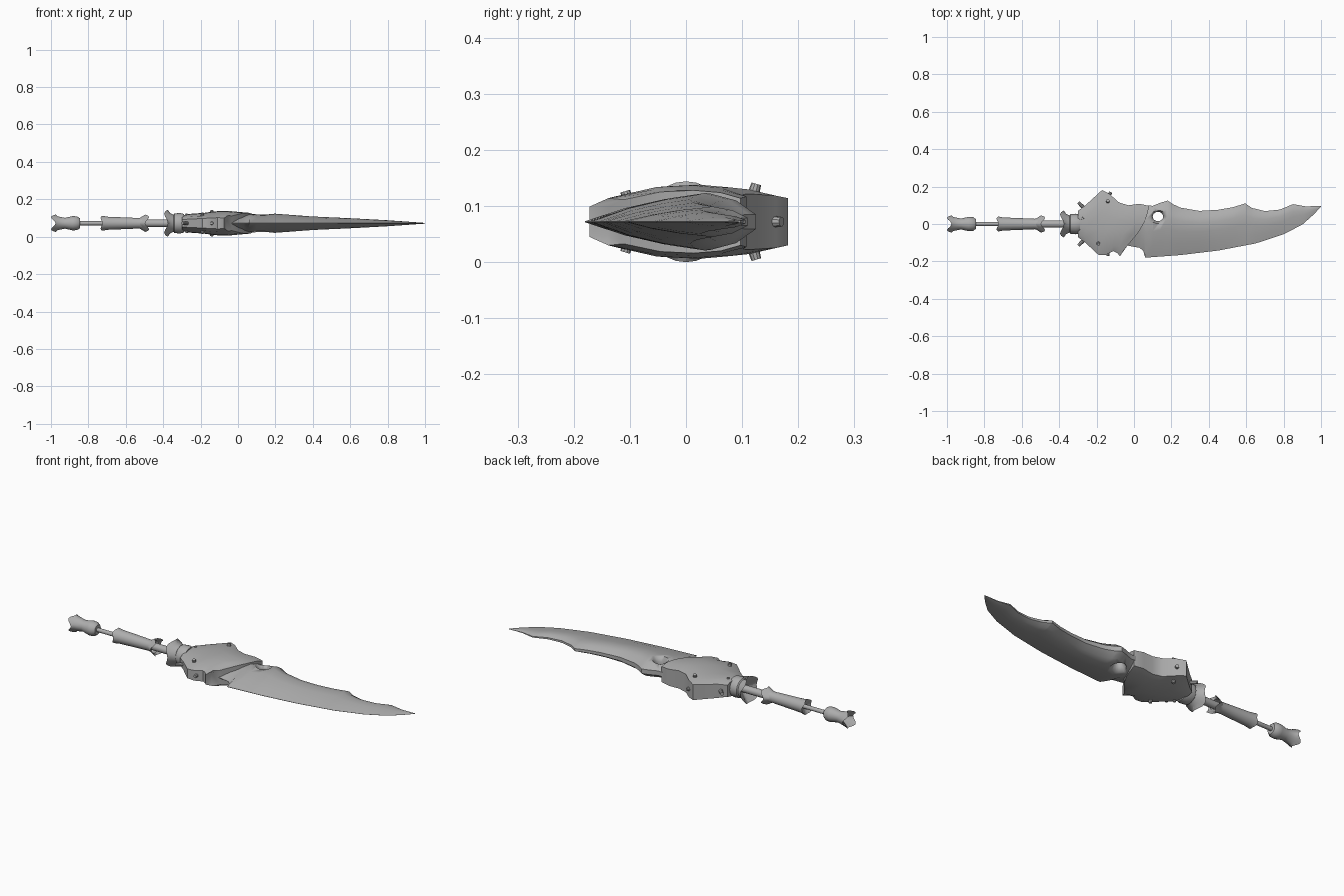
import bpy, bmesh, math
from mathutils import Vector

if "Cube" in bpy.data.objects:
    bpy.data.objects.remove(bpy.data.objects["Cube"])

ZC = 0.072  # height of the long axis
steel = bpy.data.materials.new("grey steel")
steel.diffuse_color = (0.42, 0.42, 0.42, 1)
steel.use_nodes = True
steel.node_tree.nodes["Principled BSDF"].inputs["Base Color"].default_value = steel.diffuse_color


def finish(name, bm, angle=35):
    bmesh.ops.recalc_face_normals(bm, faces=bm.faces)
    mesh = bpy.data.meshes.new(name)
    bm.to_mesh(mesh)
    bm.free()
    ob = bpy.data.objects.new(name, mesh)
    bpy.context.collection.objects.link(ob)
    mesh.materials.append(steel)
    bpy.ops.object.select_all(action='DESELECT')
    ob.select_set(True)
    bpy.context.view_layer.objects.active = ob
    bpy.ops.object.shade_smooth_by_angle(angle=math.radians(angle))
    return ob


def skin(bm, rings):
    for a, b in zip(rings, rings[1:]):
        for i in range(len(a)):
            j = (i + 1) % len(a)
            bm.faces.new((a[i], a[j], b[j], b[i]))


def loft(name, stations, section):
    """Stations are (edge x, edge y, spine x, spine y, half thickness, bulge)."""
    bm = bmesh.new()
    rings = []
    for xb, yb, xt, yt, h, bulge in stations:
        pts = [(xb + (xt - xb) * t + bulge * 4 * t * (1 - t), yb + (yt - yb) * t, h * k)
               for t, k in section]
        loop = [(x, y, ZC + z) for x, y, z in pts] + [(x, y, ZC - z) for x, y, z in reversed(pts)]
        rings.append([bm.verts.new(p) for p in loop])
    skin(bm, rings)
    n = len(section)
    for r in (rings[0], rings[-1]):  # end caps as strips
        for i in range(n - 1):
            bm.faces.new((r[i], r[i + 1], r[2 * n - 2 - i], r[2 * n - 1 - i]))
    return finish(name, bm)


def lathe(name, profile, sides=24):
    """Profile is (x, radius, notch); a notch draws four points out at the diagonals."""
    bm = bmesh.new()
    rings = []
    for x, r, notch in profile:
        ring = []
        for i in range(sides):
            a = 2 * math.pi * i / sides
            w = math.cos(4 * a)
            ring.append(bm.verts.new((x + notch * (1 + w) / 2, r * math.cos(a), ZC + r * math.sin(a))))
        rings.append(ring)
    skin(bm, rings)
    for r in (rings[0], rings[-1]):
        bm.faces.new(r)
    return finish(name, bm)


def rivet(name, pos, direction, r=0.011, depth=0.024):
    bm = bmesh.new()
    bmesh.ops.create_cone(bm, cap_ends=True, segments=10, radius1=r, radius2=r * 0.8, depth=depth)
    rot = Vector((0, 0, 1)).rotation_difference(Vector(direction)).to_matrix()
    bmesh.ops.rotate(bm, verts=bm.verts, matrix=rot)
    bmesh.ops.translate(bm, verts=bm.verts, vec=pos)
    return finish(name, bm)


def sample(table, x):
    for (x0, y0), (x1, y1) in zip(table, table[1:]):
        if x <= x1:
            return y0 + (y1 - y0) * (x - x0) / (x1 - x0)
    return table[-1][1]


# Blade: scalloped spine, curved cutting edge, tapering thickness
spine = [(-0.06, 0.08), (0.06, 0.1), (0.1, 0.097), (0.14, 0.113), (0.18, 0.125), (0.21, 0.105),
         (0.25, 0.087), (0.35, 0.07), (0.45, 0.076), (0.53, 0.09), (0.595, 0.11), (0.63, 0.086),
         (0.7, 0.069), (0.78, 0.077), (0.85, 0.106), (0.92, 0.094), (1.0, 0.097)]
edge = [(-0.06, -0.11), (0.0, -0.122), (0.03, -0.127), (0.05, -0.145), (0.06, -0.18), (0.25, -0.166),
        (0.45, -0.142), (0.65, -0.104), (0.8, -0.055), (0.9, -0.003), (0.96, 0.05), (1.0, 0.093)]
thick = [(-0.06, 0.045), (0.2, 0.051), (0.4, 0.036), (0.6, 0.027), (0.8, 0.016), (1.0, 0.002)]
xs = sorted({x for x, _ in spine + edge + thick})
blade = loft("blade", [(x, sample(edge, x), x, sample(spine, x), sample(thick, x), 0) for x in xs],
             [(0, 0.02), (0.25, 0.5), (0.5, 0.82), (0.72, 1), (0.88, 0.75), (1, 0.25)])

# Guard shell: wide plated body that overlaps the root of the blade
guard = loft("guard", [
    (-0.30, -0.07, -0.30, 0.07, 0.042, 0), (-0.26, -0.10, -0.26, 0.10, 0.050, 0),
    (-0.19, -0.165, -0.17, 0.182, 0.056, 0), (-0.15, -0.165, -0.13, 0.16, 0.062, 0),
    (-0.11, -0.145, -0.08, 0.115, 0.066, 0), (-0.09, -0.155, -0.03, 0.10, 0.065, 0.01),
    (-0.075, -0.172, 0.03, 0.108, 0.060, 0.02), (-0.062, -0.14, 0.08, 0.097, 0.056, 0.03)],
    [(0, 0.45), (0.12, 0.7), (0.4, 0.95), (0.65, 1), (0.85, 0.93), (1, 0.75)])

# Hole through the root of the blade, flared on both faces
bm = bmesh.new()
rings = []
for z, r in ((-0.08, 0.06), (-0.02, 0.028), (0.02, 0.028), (0.08, 0.06)):
    rings.append([bm.verts.new((0.128 + r * math.cos(a * math.pi / 10),
                                0.04 + r * 0.9 * math.sin(a * math.pi / 10), ZC + z)) for a in range(20)])
skin(bm, rings)
bm.faces.new(rings[0])
bm.faces.new(rings[-1])
cutter = finish("hole_cutter", bm)
cutter.hide_render = True
cutter.hide_viewport = True
for ob in (blade, guard):
    mod = ob.modifiers.new("hole", 'BOOLEAN')
    mod.operation = 'DIFFERENCE'
    mod.object = cutter
    mod.solver = 'EXACT'

# Handle parts along the axis
lathe("rod", [(-0.93, 0.011, 0), (-0.6, 0.011, 0), (-0.59, 0.02, 0), (-0.28, 0.02, 0)], 16)
lathe("pommel", [(-0.94, 0.01, 0), (-1.0, 0.046, 0.025), (-0.965, 0.037, 0), (-0.925, 0.029, 0),
                 (-0.885, 0.038, 0), (-0.86, 0.037, 0), (-0.845, 0.026, 0), (-0.845, 0.01, 0)])
lathe("grip", [(-0.71, 0.01, 0), (-0.735, 0.040, 0.01), (-0.70, 0.035, 0), (-0.60, 0.031, 0),
               (-0.53, 0.028, 0), (-0.50, 0.033, 0), (-0.475, 0.046, -0.022), (-0.54, 0.019, 0)])
lathe("collar", [(-0.34, 0.018, 0), (-0.395, 0.072, 0.02), (-0.365, 0.056, 0), (-0.345, 0.046, 0),
                 (-0.34, 0.052, 0), (-0.31, 0.055, 0), (-0.29, 0.05, 0), (-0.29, 0.018, 0)])

# Rivets on both faces, side prongs and spine studs
for s, side in ((1, "top"), (-1, "bottom")):
    rivet("rivet_back_" + side, (-0.14, 0.122, ZC + s * 0.056), (0, 0.3, s))
    rivet("rivet_front_" + side, (-0.19, -0.105, ZC + s * 0.043), (0, -0.3, s))
    rivet("rivet_rear_" + side, (-0.275, 0.03 * s, ZC + s * 0.044), (0, 0, s), 0.008, 0.016)
    rivet("prong_" + side, (-0.28, s * 0.098, ZC), (-1, s, 0), 0.011, 0.05)
rivet("stud_spine", (-0.13, 0.16, ZC), (0.6, 1, 0))
rivet("stud_edge", (-0.14, -0.162, ZC), (0, -1, 0), 0.01, 0.02)
